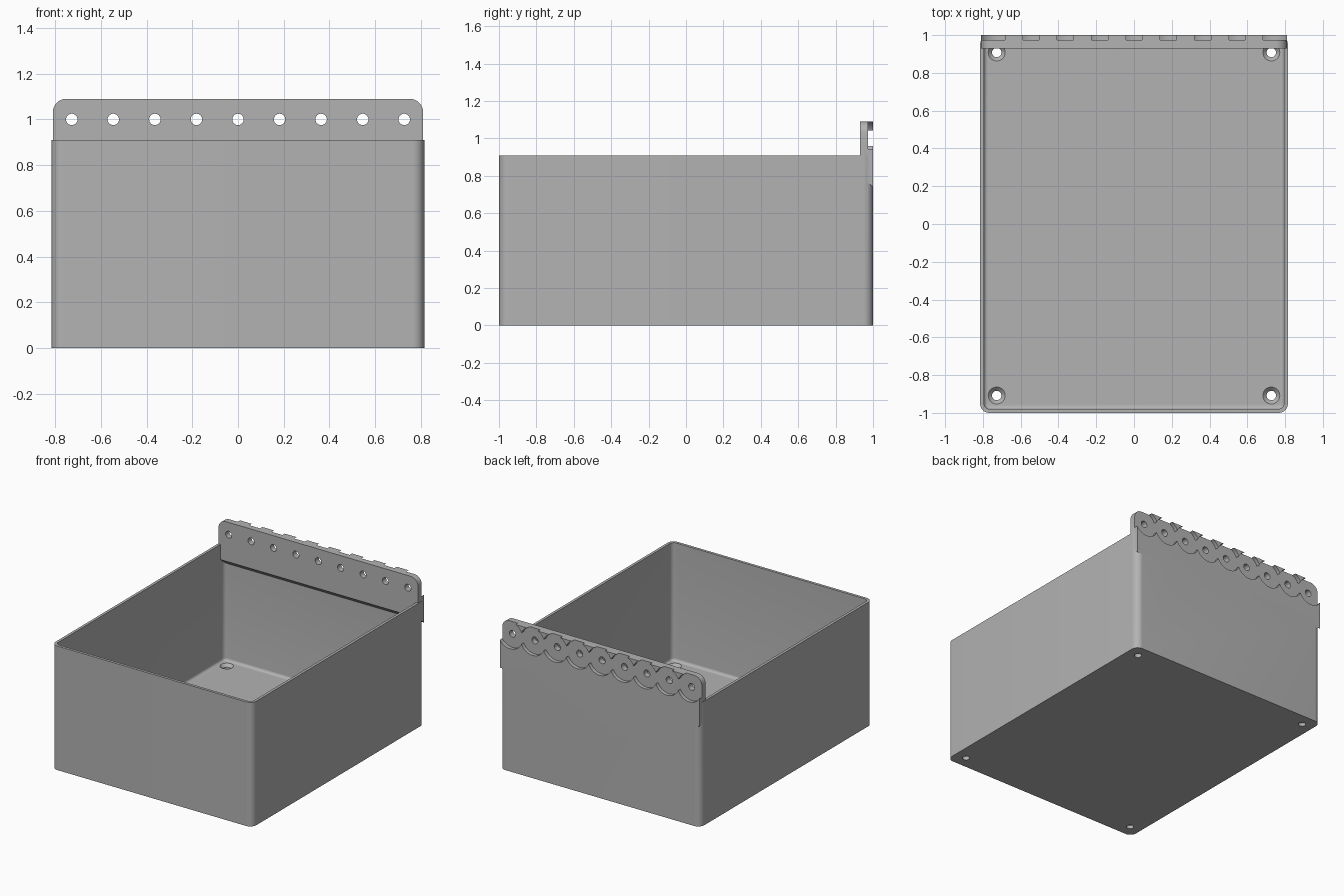
import bpy, bmesh, math
from mathutils import Vector

if "Cube" in bpy.data.objects:
    bpy.data.objects.remove(bpy.data.objects["Cube"], do_unlink=True)

grey = bpy.data.materials.new("plain grey")
grey.use_nodes = True
grey.diffuse_color = (0.45, 0.45, 0.45, 1)
grey.node_tree.nodes["Principled BSDF"].inputs["Base Color"].default_value = grey.diffuse_color


def make_object(name, bm):
    bmesh.ops.recalc_face_normals(bm, faces=bm.faces)
    mesh = bpy.data.meshes.new(name)
    bm.to_mesh(mesh)
    bm.free()
    mesh.materials.append(grey)
    obj = bpy.data.objects.new(name, mesh)
    bpy.context.collection.objects.link(obj)
    return obj


def box(x, y, z):
    """Bmesh box from three (low, high) ranges."""
    bm = bmesh.new()
    bmesh.ops.create_cube(bm, size=1)
    for v in bm.verts:
        v.co = Vector([r[0] if c < 0 else r[1] for c, r in zip(v.co, (x, y, z))])
    return bm


def round_edges(bm, test, radius, segments):
    """Bevel the edges whose two ends both satisfy the test."""
    edges = [e for e in bm.edges if test(e.verts[0].co, e.verts[1].co)]
    bmesh.ops.bevel(bm, geom=edges, offset=radius, segments=segments,
                    profile=0.5, affect='EDGES')


def upright(a, b):
    return abs(a.z - b.z) > 0.1


def cylinder(name, centre, r_low, r_high, depth, sides, along_y=False):
    bm = bmesh.new()
    bmesh.ops.create_cone(bm, cap_ends=True, segments=sides,
                          radius1=r_low, radius2=r_high, depth=depth)
    obj = make_object(name, bm)
    obj.location = centre
    if along_y:
        obj.rotation_euler.x = math.pi / 2
    return obj


def combine(target, tool, operation):
    """Apply a boolean and remove the tool."""
    tool.hide_render = True
    bpy.context.view_layer.objects.active = target
    mod = target.modifiers.new("join", 'BOOLEAN')
    mod.operation, mod.solver, mod.object = operation, 'EXACT', tool
    bpy.ops.object.modifier_apply(modifier=mod.name)
    bpy.data.objects.remove(tool, do_unlink=True)


W, H, FLOOR, WALL = 0.815, 0.91, 0.045, 0.02

# Outer tray with rounded upright corners
bm = box((-W, W), (-1, 1), (0, H))
round_edges(bm, upright, 0.05, 10)
tray = make_object("tray", bm)

# Hollow inside with a filleted floor edge
bm = box((WALL - W, W - WALL), (WALL - 1, 1 - WALL), (FLOOR, H + 0.2))
round_edges(bm, upright, 0.032, 10)
round_edges(bm, lambda a, b: max(a.z, b.z) < FLOOR + 0.01, 0.02, 5)
combine(tray, make_object("hollow", bm), 'DIFFERENCE')

# Back flange with rounded top corners and a sloped underside
bm = box((-0.81, 0.81), (0.93, 1), (0.74, 1.09))
for v in bm.verts:
    if v.co.y < 0.95 and v.co.z < 0.8:
        v.co.z = 0.8
round_edges(bm, lambda a, b: min(a.z, b.z) > 1 and abs(a.y - b.y) > 0.05, 0.06, 10)
combine(tray, make_object("flange", bm), 'UNION')

# Row of round recesses and through holes in the flange
for i in range(-4, 5):
    x = i * 0.1818
    combine(tray, cylinder("recess", (x, 1.023, 1), 0.1, 0.1, 0.1, 48, True), 'DIFFERENCE')
    combine(tray, cylinder("flange_hole", (x, 0.96, 1), 0.025, 0.025, 0.2, 24, True), 'DIFFERENCE')

# Countersunk screw holes in the floor corners
for sx in (-1, 1):
    for sy in (-1, 1):
        x, y = sx * 0.727, sy * 0.908
        combine(tray, cylinder("screw_hole", (x, y, 0.02), 0.025, 0.025, 0.2, 24), 'DIFFERENCE')
        combine(tray, cylinder("countersink", (x, y, FLOOR - 0.01), 0.024, 0.046, 0.022, 32), 'DIFFERENCE')

bpy.ops.object.select_all(action='DESELECT')
tray.select_set(True)
bpy.context.view_layer.objects.active = tray
bpy.ops.object.shade_smooth_by_angle(angle=math.radians(30))
